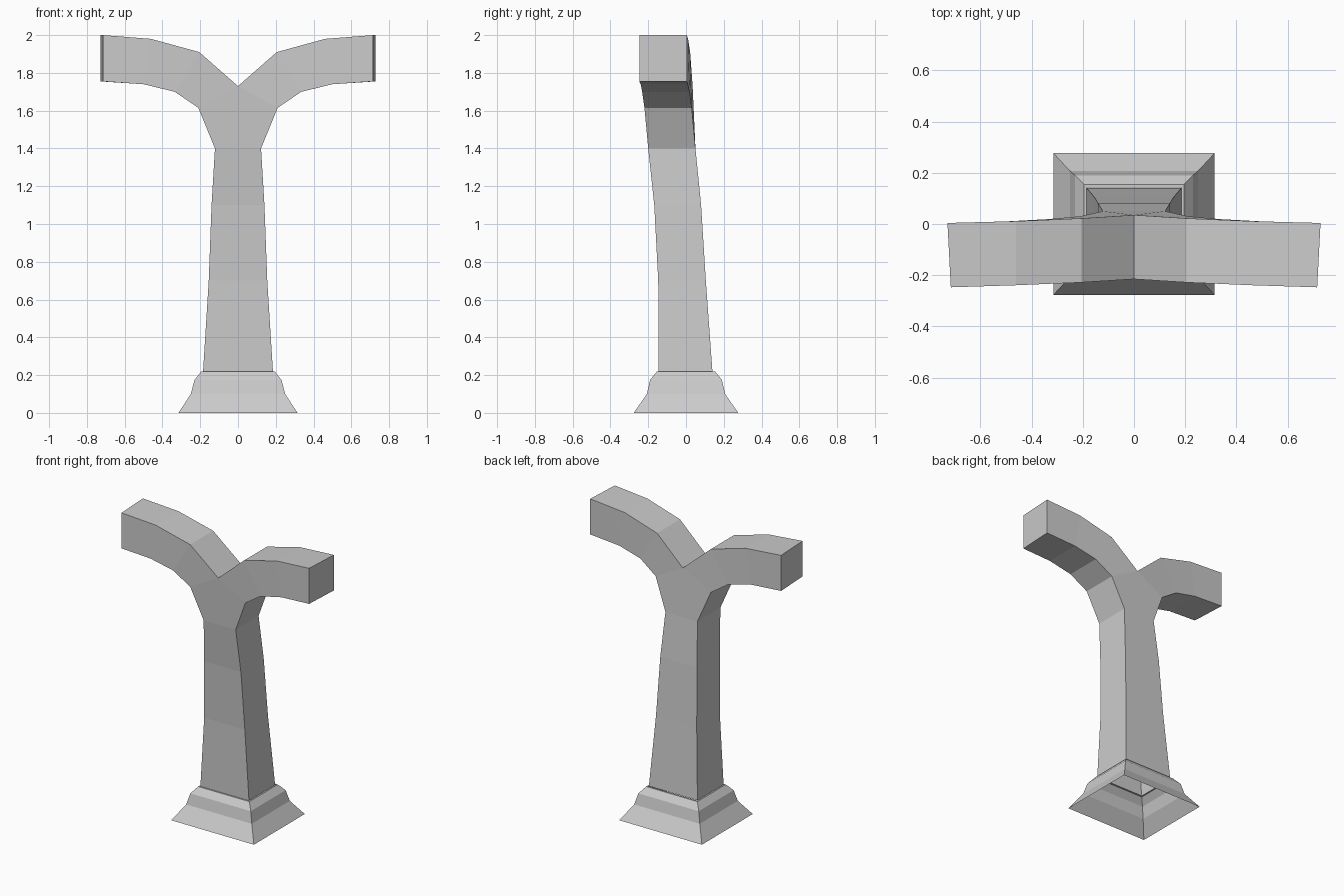
import bpy, bmesh

if "Cube" in bpy.data.objects:
    bpy.data.objects.remove(bpy.data.objects["Cube"])


def finish(bm, name):
    bmesh.ops.remove_doubles(bm, verts=bm.verts, dist=1e-5)
    bmesh.ops.recalc_face_normals(bm, faces=bm.faces)
    mesh = bpy.data.meshes.new(name)
    bm.to_mesh(mesh)
    bm.free()
    obj = bpy.data.objects.new(name, mesh)
    bpy.context.collection.objects.link(obj)
    return obj


def loft(bm, rings):
    # bridge successive four-sided rings with quads
    loops = [[bm.verts.new(p) for p in r] for r in rings]
    for a, b in zip(loops, loops[1:]):
        for i in range(4):
            j = (i + 1) % 4
            bm.faces.new((a[i], a[j], b[j], b[i]))
    return loops


def level(hx, y0, y1, z):
    return [(-hx, y0, z), (hx, y0, z), (hx, y1, z), (-hx, y1, z)]


# Stepped plinth, hollow underneath, with a ledge running in to the post
bm = bmesh.new()
steps = [(0.315, 0.277, 0), (0.25, 0.207, 0.10), (0.23, 0.19, 0.175),
         (0.195, 0.155, 0.218), (0.185, 0.143, 0.218)]
loft(bm, [level(x, -y, y, z) for x, y, z in steps])
finish(bm, "plinth")

# Leaning, tapering post
bm = bmesh.new()
post = [(0.185, -0.145, 0.14, 0.218), (0.155, -0.147, 0.105, 0.70),
        (0.14, -0.168, 0.08, 1.10), (0.122, -0.20, 0.05, 1.40)]
loft(bm, [level(*p) for p in post])

# Fork block joining the post to both arms: (x, z, front y, back y)
fork = [(-0.122, 1.40, -0.20, 0.05), (0.122, 1.40, -0.20, 0.05),
        (0.21, 1.615, -0.22, 0.03), (0, 1.73, -0.215, 0.035),
        (-0.21, 1.615, -0.22, 0.03)]
front = [bm.verts.new((x, f, z)) for x, z, f, b in fork]
back = [bm.verts.new((x, b, z)) for x, z, f, b in fork]
bm.faces.new(front)
bm.faces.new(back[::-1])
for i, j in ((1, 2), (4, 0)):
    bm.faces.new((front[i], back[i], back[j], front[j]))

# Curved arms: lower (x, z), upper (x, z), front/back y of each, end skew
arm = [((0.21, 1.615), (0, 1.73), (-0.22, 0.03), (-0.215, 0.035), 0),
       ((0.335, 1.70), (0.205, 1.91), (-0.232, 0.019), (-0.228, 0.022), 0),
       ((0.50, 1.74), (0.46, 1.98), (-0.24, 0.01), (-0.239, 0.011), 0),
       ((0.728, 1.755), (0.728, 2.0), (-0.247, 0.004), (-0.247, 0.004), 0.013)]
for s in (-1, 1):
    rings = [[(s * (lo[0] - k), yl[0], lo[1]), (s * lo[0], yl[1], lo[1]),
              (s * up[0], yu[1], up[1]), (s * (up[0] - k), yu[0], up[1])]
             for lo, up, yl, yu, k in arm]
    loops = loft(bm, rings)
    bm.faces.new(loops[-1])
finish(bm, "forked_post")
